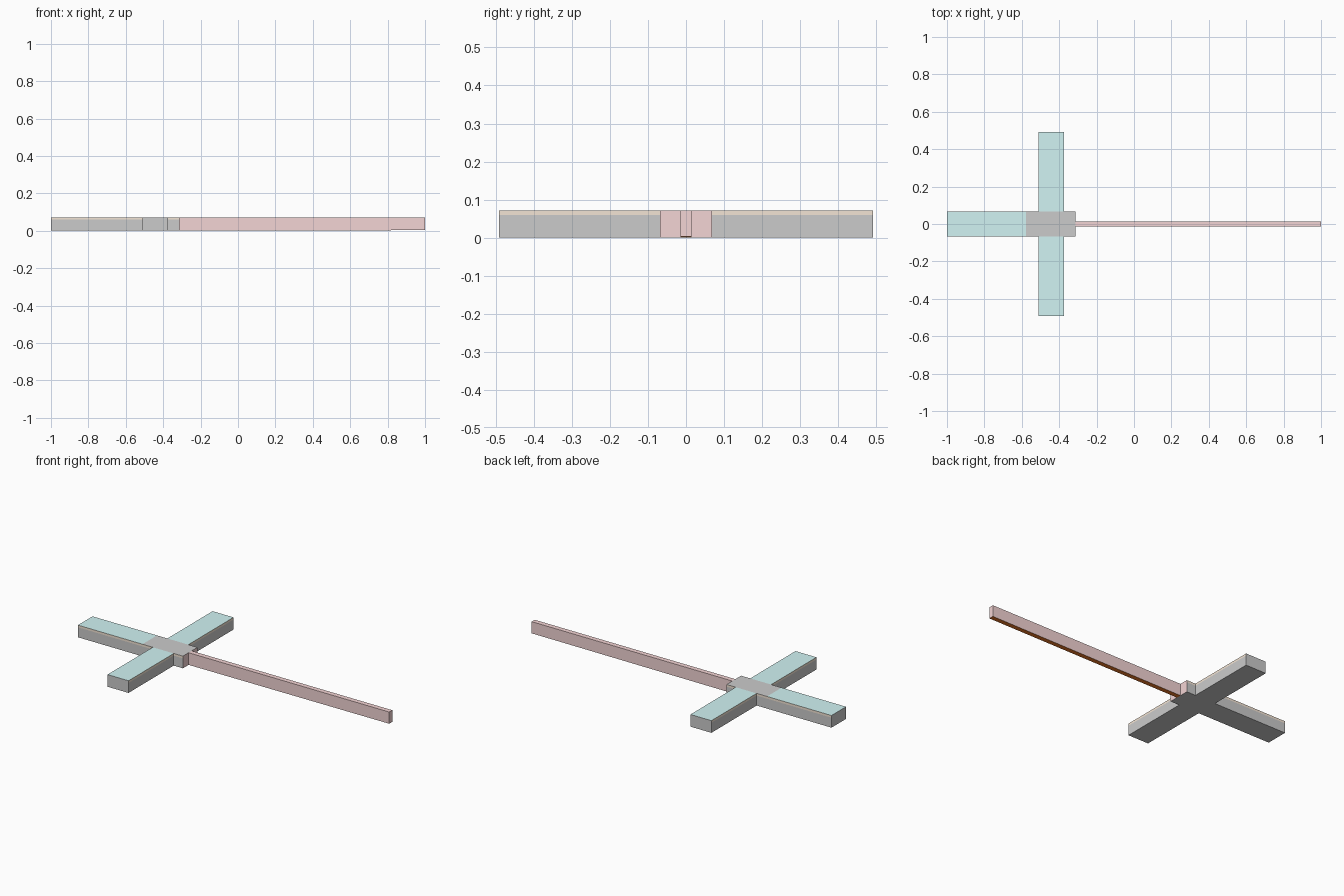
import bpy, bmesh

if "Cube" in bpy.data.objects:
    bpy.data.objects.remove(bpy.data.objects["Cube"])

W, ARM, H, STRIP = 0.068, 0.491, 0.072, 0.059
X_END, X_BLOCK, X_G0, X_G1, X_FACE = -1.0, -0.578, -0.51, -0.373, -0.313


def material(name, rgb):
    m = bpy.data.materials.new(name)
    m.diffuse_color = (*rgb, 1)
    m.use_nodes = True
    m.node_tree.nodes["Principled BSDF"].inputs["Base Color"].default_value = m.diffuse_color
    return m


grey = material("grey", (0.6, 0.6, 0.6))
teal = material("teal", (0.64, 0.9, 0.9))
tan = material("tan", (0.9, 0.78, 0.66))
pink = material("pink", (0.9, 0.66, 0.66))
brown = material("brown", (0.9, 0.2, 0.02))


def finish(bm, name, mats):
    bmesh.ops.remove_doubles(bm, verts=bm.verts, dist=1e-5)
    bmesh.ops.recalc_face_normals(bm, faces=bm.faces)
    me = bpy.data.meshes.new(name)
    for m in mats:
        me.materials.append(m)
    bm.normal_update()
    return me


def link(bm, me, name):
    bm.to_mesh(me)
    bm.free()
    bpy.context.collection.objects.link(bpy.data.objects.new(name, me))


# Hilt: cross-shaped plan made of rectangles, walls in two bands
cells = [(X_END, X_BLOCK, -W, W), (X_BLOCK, X_G0, -W, W), (X_G0, X_G1, -W, W),
         (X_G1, X_FACE, -W, W), (X_G0, X_G1, W, ARM), (X_G0, X_G1, -ARM, -W)]
bm = bmesh.new()


def plan(z):
    for x0, x1, y0, y1 in cells:
        bm.faces.new([bm.verts.new(p) for p in
                      ((x0, y0, z), (x1, y0, z), (x1, y1, z), (x0, y1, z))])


plan(0)
bmesh.ops.remove_doubles(bm, verts=bm.verts, dist=1e-5)
rim = [e for e in bm.edges if e.is_boundary]
for dz in (STRIP, H - STRIP):
    geom = bmesh.ops.extrude_edge_only(bm, edges=rim)["geom"]
    bmesh.ops.translate(bm, vec=(0, 0, dz),
                        verts=[g for g in geom if isinstance(g, bmesh.types.BMVert)])
    rim = [g for g in geom if isinstance(g, bmesh.types.BMEdge)]
plan(H)
mesh = finish(bm, "hilt", [grey, teal, tan, pink])
# Colours: teal arm tops, tan upper side bands, pink blade-side end
for f in bm.faces:
    c, n = f.calc_center_median(), f.normal
    if n.z > 0.5:
        f.material_index = int(c.x < X_BLOCK or abs(c.y) > W)
    elif c.x > X_FACE - 0.001:
        f.material_index = 3
    elif abs(n.z) < 0.5 and c.z > STRIP and c.x > X_END + 0.01 and abs(c.y) < ARM - 0.01:
        f.material_index = 2
link(bm, mesh, "hilt")

# Blade: thin bar whose underside rises slightly to the tip
bm = bmesh.new()
bmesh.ops.create_cube(bm, size=1)
for v in bm.verts:
    tip = v.co.x > 0
    v.co = (1.0 if tip else X_FACE, 0.0145 if v.co.y > 0 else -0.0145,
            H if v.co.z > 0 else (0.003 if tip else 0))
mesh = finish(bm, "blade", [pink, brown])
for f in bm.faces:
    f.material_index = int(f.normal.z < -0.5)
link(bm, mesh, "blade")
